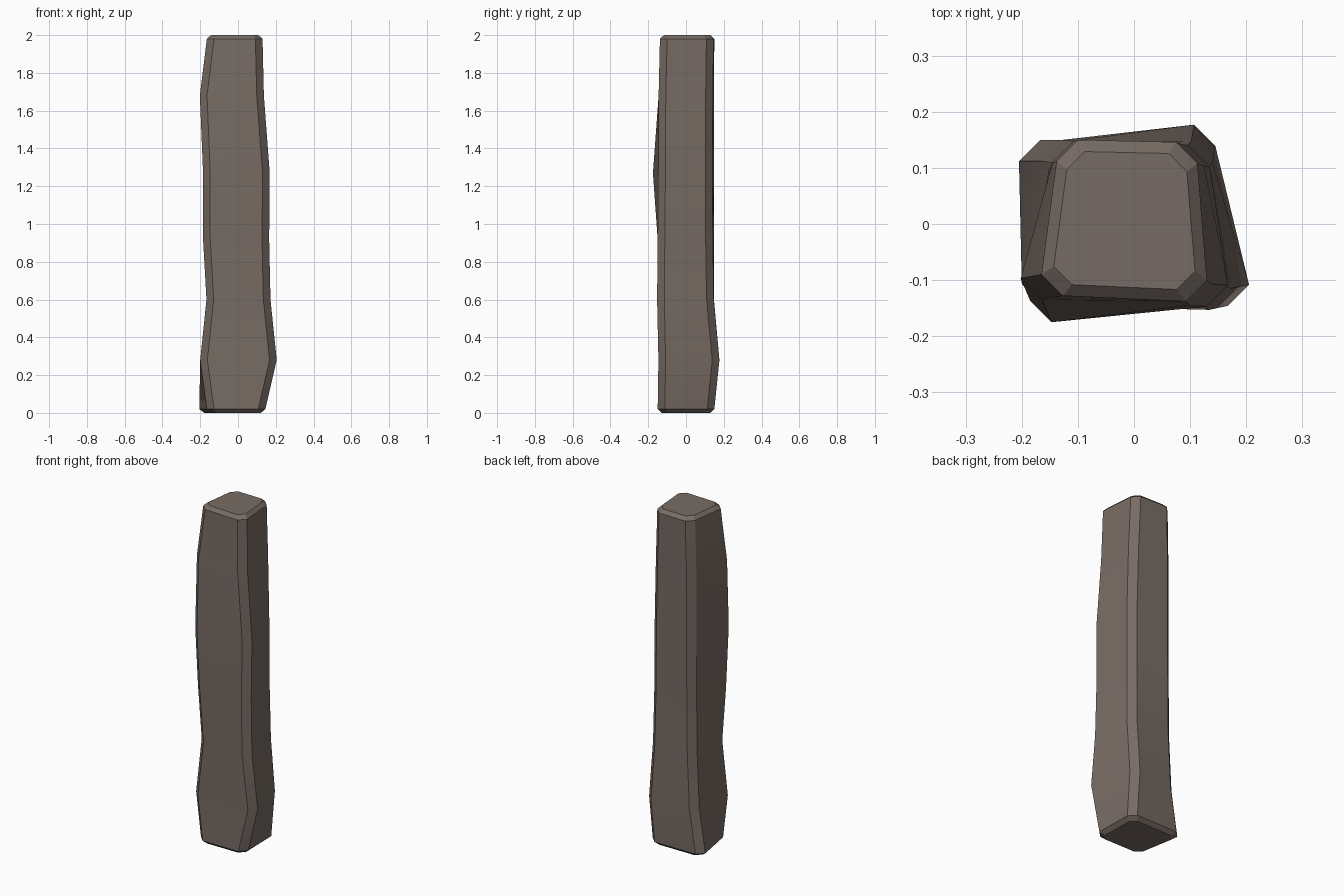
import bpy, bmesh, math

cube = bpy.data.objects.get("Cube")
if cube:
    bpy.data.objects.remove(cube, do_unlink=True)

CHAMFER = 0.038   # cut along the long edges
RIM = 0.022       # cut around both ends

# Ring heights, and the wandering path of each corner (x, y) from bottom to top
heights = [0.02, 0.28, 0.6, 0.92, 1.27, 1.68, 1.98]
front_left = [(-.165, -.15), (-.2, -.145), (-.167, -.14), (-.185, -.15),
              (-.185, -.175), (-.202, -.135), (-.165, -.128)]
front_right = [(.145, -.15), (.205, -.146), (.172, -.153), (.165, -.15),
               (.168, -.147), (.137, -.145), (.13, -.138)]
back_right = [(.14, .15), (.145, .177), (.14, .147), (.135, .142),
              (.135, .14), (.125, .142), (.113, .146)]
back_left = [(-.205, .15), (-.165, .15), (-.15, .148), (-.147, .148),
             (-.145, .148), (-.145, .148), (-.138, .15)]
corners = [front_left, front_right, back_right, back_left]


def ring_points(level):
    """Eight points: each corner of the section is cut into two."""
    points = []
    for i, path in enumerate(corners):
        x, y = path[level]
        sx, sy = math.copysign(CHAMFER, x), math.copysign(CHAMFER, y)
        pair = [(x, y - sy), (x - sx, y)]
        points += pair if i % 2 == 0 else pair[::-1]
    return points


def shrink(points):
    """Draw a ring inwards for the rim of an end."""
    cx = sum(p[0] for p in points) / len(points)
    cy = sum(p[1] for p in points) / len(points)
    k = 1 - RIM / 0.15
    return [(cx + (x - cx) * k, cy + (y - cy) * k) for x, y in points]


# Post body: stacked rings closed by narrower rings at both ends
sections = [(z, ring_points(i)) for i, z in enumerate(heights)]
sections.insert(0, (0.0, shrink(sections[0][1])))
sections.append((2.0, shrink(sections[-1][1])))

bm = bmesh.new()
rings = [[bm.verts.new((x, y, z)) for x, y in pts] for z, pts in sections]
for low, high in zip(rings, rings[1:]):
    for i in range(len(low)):
        j = (i + 1) % len(low)
        bm.faces.new((low[i], low[j], high[j], high[i]))
bm.faces.new(rings[0][::-1])
bm.faces.new(rings[-1])
bmesh.ops.recalc_face_normals(bm, faces=bm.faces)

mesh = bpy.data.meshes.new("post")
bm.to_mesh(mesh)
bm.free()
post = bpy.data.objects.new("post", mesh)
bpy.context.collection.objects.link(post)

# Weathered brown colour
brown = bpy.data.materials.new("weathered_brown")
brown.use_nodes = True
colour = (0.185, 0.148, 0.128, 1)
brown.diffuse_color = colour
shader = next(n for n in brown.node_tree.nodes if n.type == "BSDF_PRINCIPLED")
shader.inputs["Base Color"].default_value = colour
shader.inputs["Roughness"].default_value = 0.9
mesh.materials.append(brown)

# Soft along the length, crisp at the chamfers
bpy.ops.object.select_all(action="DESELECT")
post.select_set(True)
bpy.context.view_layer.objects.active = post
bpy.ops.object.shade_smooth_by_angle(angle=math.radians(25))
